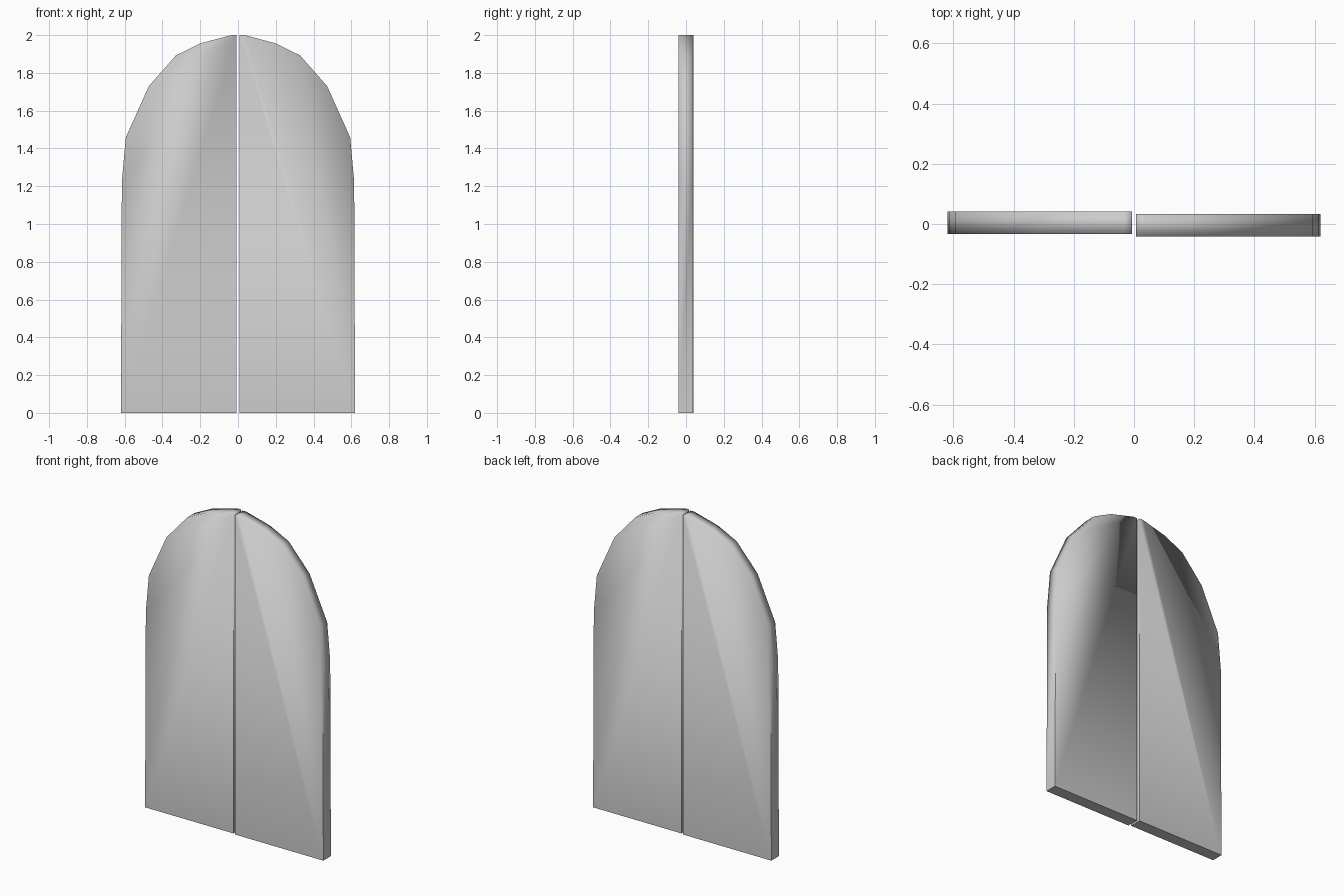
import bpy, bmesh, math
from mathutils import Matrix

if "Cube" in bpy.data.objects:
    bpy.data.objects.remove(bpy.data.objects["Cube"])

# Outline of one arched door leaf (x, z)
PROFILE = [(0.007, 0), (0.62, 0), (0.615, 1.225), (0.594, 1.458), (0.472, 1.73),
           (0.328, 1.893), (0.2, 1.956), (0.035, 2.0), (0.007, 2.0)]
Y_FRONT, Y_BACK = -0.041, 0.034


def door_leaf(name, angle):
    bm = bmesh.new()
    front = bm.faces.new([bm.verts.new((x, Y_FRONT, z)) for x, z in PROFILE])
    # Thicken the outline into a slab
    ext = bmesh.ops.extrude_face_region(bm, geom=[front], use_keep_orig=True)
    for v in ext["geom"]:
        if isinstance(v, bmesh.types.BMVert):
            v.co.y = Y_BACK
    bmesh.ops.recalc_face_normals(bm, faces=bm.faces[:])
    # Smooth all over, crisp only around the foot
    for f in bm.faces:
        f.smooth = True
    for e in bm.edges:
        e.smooth = all(v.co.z > 0.001 for v in e.verts)
    bm.transform(Matrix.Rotation(angle, 4, 'Z'))
    mesh = bpy.data.meshes.new(name)
    bm.to_mesh(mesh)
    bm.free()
    bpy.context.collection.objects.link(bpy.data.objects.new(name, mesh))


# The left leaf is the right one turned half a circle
door_leaf("right_door_leaf", 0)
door_leaf("left_door_leaf", math.pi)
